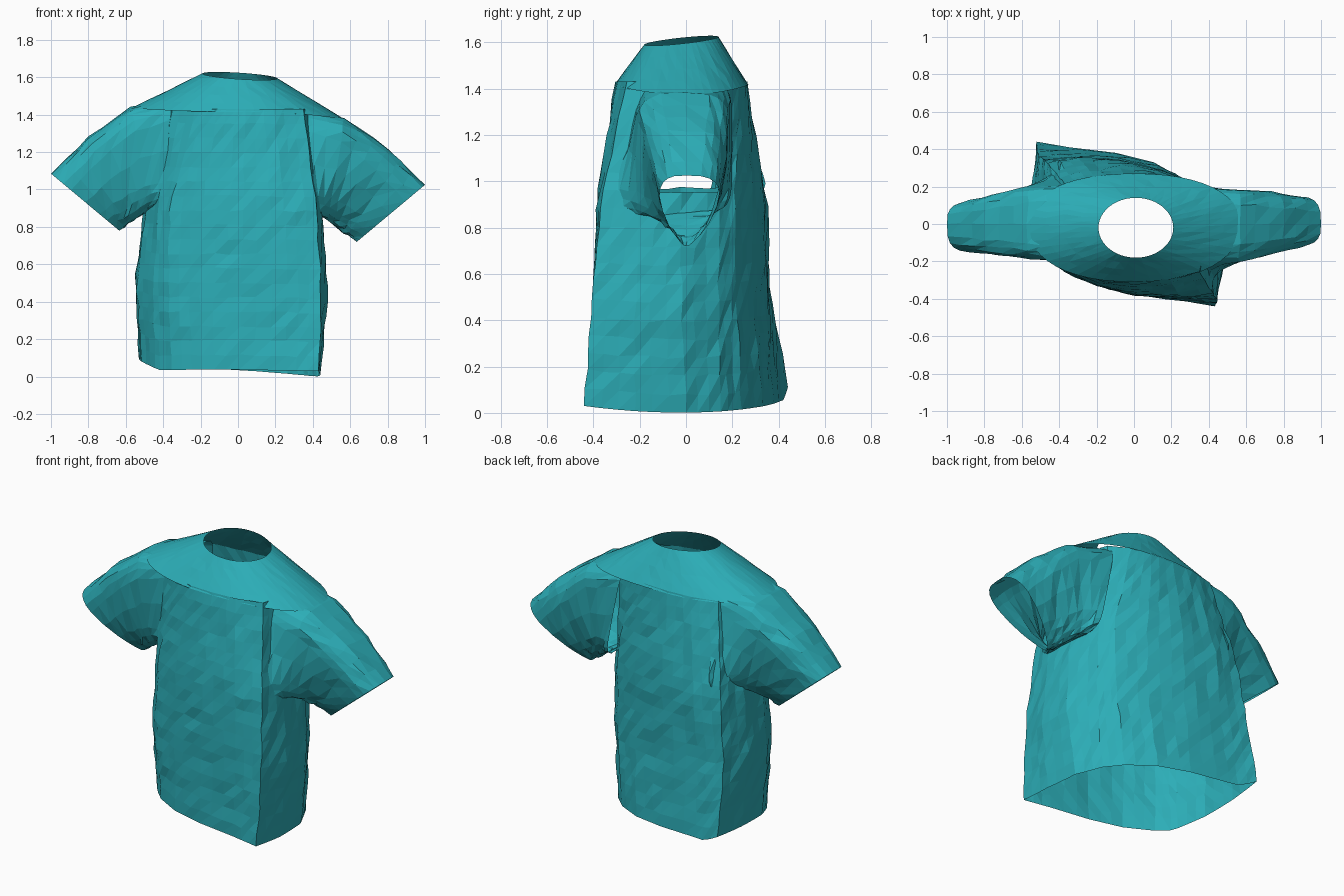
import bpy
import bmesh
import math
import random
from mathutils import Vector

random.seed(4)
if "Cube" in bpy.data.objects:
    bpy.data.objects.remove(bpy.data.objects["Cube"], do_unlink=True)

TEAL = (0.025, 0.42, 0.475, 1)
cloth = bpy.data.materials.new("teal_cloth")
cloth.use_nodes = True
cloth.diffuse_color = TEAL
cloth.node_tree.nodes["Principled BSDF"].inputs["Base Color"].default_value = TEAL


def lerp(a, b, t):
    return a + (b - a) * t


def spow(v, e):
    return math.copysign(abs(v) ** e, v)


def loft(name, rings, wrinkle, drop=None):
    """Skin closed rings into an open, creased cloth surface."""
    bm = bmesh.new()
    rows = []
    for i, ring in enumerate(rings):
        amount = 0 if i in (0, len(rings) - 1) else wrinkle
        rows.append([bm.verts.new(p + Vector([random.uniform(-amount, amount) for _ in p]))
                     for p in ring])
    count = len(rows[0])
    for low, high in zip(rows, rows[1:]):
        for k in range(count):
            n = (k + 1) % count
            bm.faces.new((low[k], low[n], high[n], high[k]))
    if drop:
        holes = [f for f in bm.faces if drop(f.calc_center_median())]
        bmesh.ops.delete(bm, geom=holes, context="FACES")
    bmesh.ops.triangulate(bm, faces=bm.faces[:], quad_method="FIXED")
    bmesh.ops.recalc_face_normals(bm, faces=bm.faces[:])
    mesh = bpy.data.meshes.new(name)
    bm.to_mesh(mesh)
    bm.free()
    mesh.materials.append(cloth)
    obj = bpy.data.objects.new(name, mesh)
    bpy.context.collection.objects.link(obj)


# Torso: twisted half outlines, completed by a half turn
HEM = [(.475, -.44), (.485, -.22), (.47, 0), (.4, .15), (.31, .24), (.15, .33), (-.05, .38), (-.3, .41)]
WAIST = [(.48, -.385), (.515, -.2), (.51, 0), (.42, .16), (.34, .24), (.17, .31), (-.05, .36), (-.3, .38)]
CHEST = [(.44, -.35), (.475, -.18), (.46, 0), (.4, .16), (.34, .23), (.17, .31), (-.05, .36), (-.27, .37)]
YOKE = [(.36, -.235), (.39, -.1), (.39, .05), (.34, .185), (.22, .25), (.1, .28), (-.05, .285), (-.2, .275)]
TOP = 1.43
LEVELS = [(0, HEM), (.45, WAIST), (.9, CHEST), (TOP, YOKE)]


def torso_ring(z):
    for (z0, a), (z1, b) in zip(LEVELS, LEVELS[1:]):
        if z <= z1:
            break
    t = (z - z0) / (z1 - z0)
    half = [Vector(p).lerp(Vector(q), t) for p, q in zip(a, b)]
    loop = half + [-p for p in half]
    shift = lerp(-.045, -.01, z / TOP)
    ring = []
    for i, p in enumerate(loop):
        for s in range(3):
            q = p.lerp(loop[(i + 1) % len(loop)], s / 3)
            x, y = q.x + shift, q.y - .02 * min(1, z / .45)
            hem = .015 - .033 * x + .15 * y * y + .5 * max(0, -x - .42)
            ring.append(Vector((x, y, z + max(0, hem) * (1 - z / TOP))))
    return ring


loft("torso", [torso_ring(TOP * i / 18) for i in range(19)], .006,
     lambda c: c.z > .97 and abs(c.y) < .13)

# Yoke: neck opening running down onto the chest, back and sleeve tops
yoke_rings = []
for i in range(5):
    ring = []
    for k in range(48):
        c, s = math.cos(math.tau * k / 48), math.sin(math.tau * k / 48)
        neck = Vector((.01 + .2 * c, -.02 + .16 * s, 1.607 + .017 * s - .013 * c))
        edge = Vector((.57 * spow(c, .9), (.27 if s > 0 else .31) * spow(s, .9),
                       1.415 - .04 * c * c + (.06 * c * c if c < 0 else 0)))
        ring.append(neck.lerp(edge, i / 4))
    yoke_rings.append(ring)
loft("shoulder_yoke", yoke_rings, .002)

# Sleeve sections: top (x, z), bottom (x, z), front and back depth, front sag
SECTIONS = [((.3, 1.43), (.41, .87), .21, .2, .19),
            ((.57, 1.38), (.48, .83), .21, .19, .08),
            ((.8, 1.22), (.56, .77), .165, .18, 0),
            ((1, 1.025), (.635, .72), .125, .16, 0)]


def sleeve_ring(u, side):
    i = min(int(u), 2)
    t = u - i
    a, b = SECTIONS[i], SECTIONS[i + 1]
    top = Vector(a[0]).lerp(Vector(b[0]), t)
    low = Vector(a[1]).lerp(Vector(b[1]), t)
    front, back, sag = (lerp(a[j], b[j], t) for j in (2, 3, 4))
    # Boxy at the shoulder, rounder at the cuff with a pointed lower end
    e = lerp(.35, .65, u / 3)
    ring = []
    for k in range(24):
        ang = math.tau * k / 24
        h = .5 + .5 * spow(math.cos(ang), e)
        under = (1 - h) ** 2
        w = spow(math.sin(ang), e) * (1 - .8 * under * u / 3)
        p = low.lerp(top, h)
        y = back * w if w > 0 else (front + sag * under) * w
        ring.append(Vector((p.x * side, y * side, p.y + (.06 if side < 0 else 0))))
    return ring


for side, label in ((1, "left"), (-1, "right")):
    loft(label + "_sleeve", [sleeve_ring(i / 3, side) for i in range(10)], .007)
